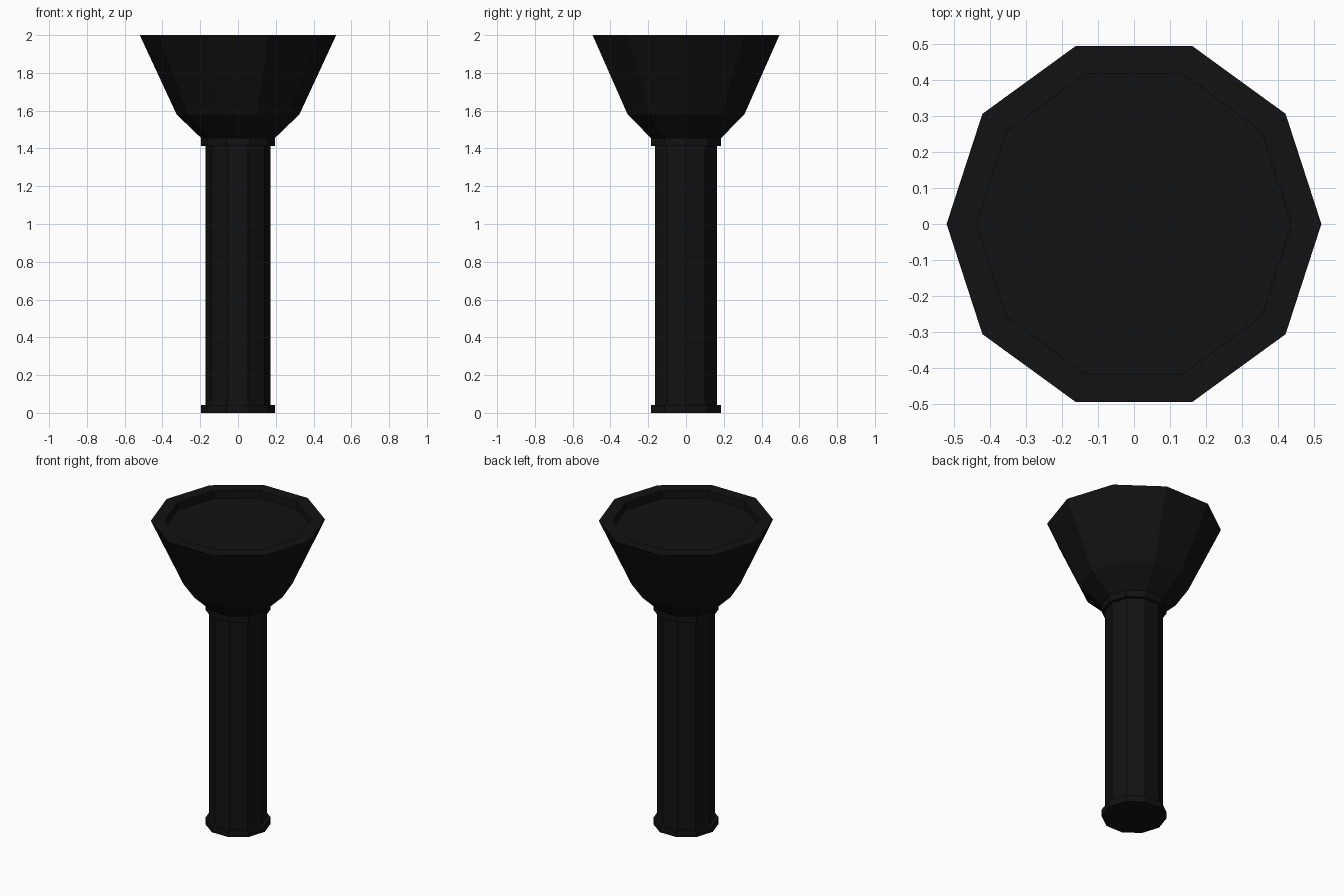
import bpy, bmesh
from math import cos, sin, tau

if "Cube" in bpy.data.objects:
    bpy.data.objects.remove(bpy.data.objects["Cube"])

SIDES = 10

black = bpy.data.materials.new("black_plastic")
black.diffuse_color = (0.006, 0.006, 0.006, 1)
black.use_nodes = True
black.node_tree.nodes["Principled BSDF"].inputs["Base Color"].default_value = black.diffuse_color


def lathe(name, profile, cap_start=False, cap_end=False):
    """Turn a (radius, z) profile, listed bottom/outside first, into a ten-sided part."""
    bm = bmesh.new()
    rings = [[bm.verts.new((r * cos(tau * i / SIDES), r * sin(tau * i / SIDES), z))
              for i in range(SIDES)] for r, z in profile]
    for a, b in zip(rings, rings[1:]):
        for i in range(SIDES):
            j = (i + 1) % SIDES
            bm.faces.new((a[i], a[j], b[j], b[i]))
    if cap_start:
        bm.faces.new(rings[0][::-1])
    if cap_end:
        bm.faces.new(rings[-1])
    mesh = bpy.data.meshes.new(name)
    bm.to_mesh(mesh)
    bm.free()
    mesh.materials.append(black)
    obj = bpy.data.objects.new(name, mesh)
    bpy.context.collection.objects.link(obj)
    return obj


# Tail cap with closed bottom
lathe("tail_cap", [(0.195, 0), (0.195, 0.042), (0.172, 0.042)], cap_start=True)
# Long handle tube
lathe("handle", [(0.172, 0.042), (0.172, 1.412)])
# Collar between handle and head
lathe("collar", [(0.172, 1.412), (0.195, 1.412), (0.195, 1.455)])
# Flared head with flat rim and recess wall
lathe("head", [(0.195, 1.455), (0.325, 1.58), (0.52, 2.0), (0.437, 2.0), (0.437, 1.95)])
# Recessed lens
lathe("lens", [(0.437, 1.95)], cap_end=True)
